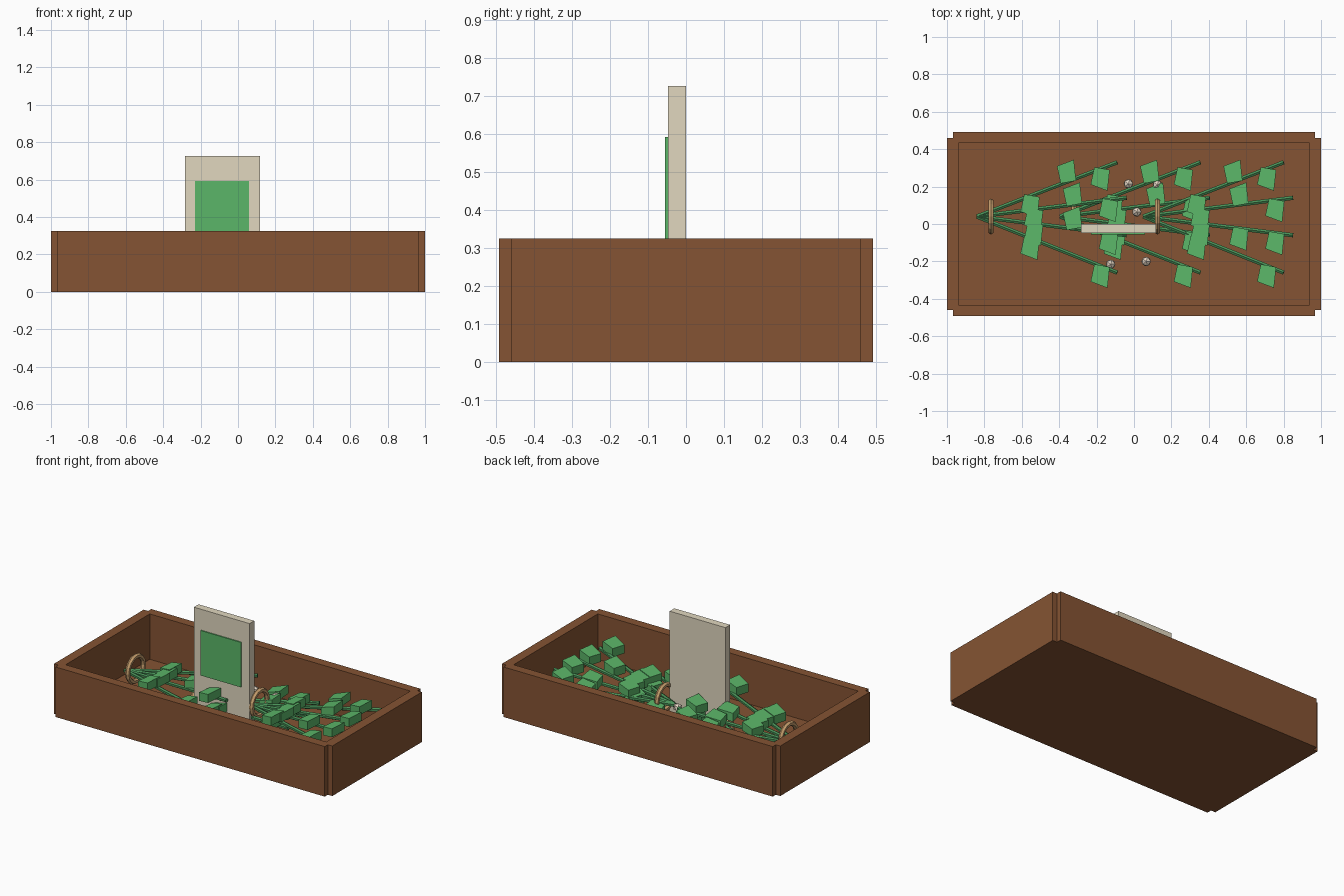
import bpy, bmesh, math
from mathutils import Vector

if "Cube" in bpy.data.objects:
    bpy.data.objects.remove(bpy.data.objects["Cube"])


def material(name, rgb):
    m = bpy.data.materials.new(name)
    m.diffuse_color = (*rgb, 1)
    m.use_nodes = True
    m.node_tree.nodes["Principled BSDF"].inputs["Base Color"].default_value = m.diffuse_color
    return m


WOOD = material("brown_wood", (0.235, 0.088, 0.033))
LEAF = material("leaf_green", (0.105, 0.47, 0.14))
STEM = material("stem_green", (0.065, 0.28, 0.095))
BOARD = material("pale_board", (0.75, 0.68, 0.52))
TWINE = material("tan_twine", (0.56, 0.34, 0.15))
BUD = material("cream_bud", (0.92, 0.79, 0.65))


def finish(bm, name, mat):
    bmesh.ops.recalc_face_normals(bm, faces=bm.faces)
    me = bpy.data.meshes.new(name)
    bm.to_mesh(me)
    bm.free()
    me.materials.append(mat)
    ob = bpy.data.objects.new(name, me)
    bpy.context.collection.objects.link(ob)
    return ob


def box(name, lo, hi, mat):
    bm = bmesh.new()
    bmesh.ops.create_cube(bm, size=1)
    for v in bm.verts:
        v.co = Vector([lo[i] + (v.co[i] + 0.5) * (hi[i] - lo[i]) for i in range(3)])
    return finish(bm, name, mat)


def stem(name, a, b, radius):
    bm = bmesh.new()
    d = b - a
    bmesh.ops.create_cone(bm, cap_ends=True, segments=6, radius1=radius,
                          radius2=radius, depth=d.length)
    q = d.to_track_quat('Z', 'Y')
    for v in bm.verts:
        v.co = q @ v.co + (a + b) / 2
    return finish(bm, name, STEM)


# leaf outline, flipped in y for leaves on the upper side of a stem
LEAF_SHAPE = [(-0.052, -0.03), (-0.032, 0.063), (0.05, 0.048), (0.038, -0.064)]


def leaf(name, centre, side):
    bm = bmesh.new()
    # the block tilts up towards the stem tip
    f = bm.faces.new([bm.verts.new((centre.x + x, centre.y - side * y,
                                    centre.z - 0.03 + 0.25 * x))
                      for x, y in LEAF_SHAPE])
    r = bmesh.ops.extrude_face_region(bm, geom=[f])
    top = [v for v in r["geom"] if isinstance(v, bmesh.types.BMVert)]
    bmesh.ops.translate(bm, verts=top, vec=(0, 0, 0.055))
    return finish(bm, name, LEAF)


# Planter crate
H = 0.325
box("crate_floor", (-0.96, -0.45, 0), (0.96, 0.45, 0.03), WOOD)
box("front_wall", (-0.968, -0.492, 0), (0.968, -0.432, H), WOOD)
box("back_wall", (-0.968, 0.432, 0), (0.968, 0.492, H), WOOD)
box("left_wall", (-1, -0.46, 0), (-0.937, 0.46, H), WOOD)
box("right_wall", (0.937, -0.46, 0), (1, 0.46, H), WOOD)

# Upright sign board with green panel
box("sign_board", (-0.284, -0.048, 0.001), (0.117, 0, 0.727), BOARD)
box("sign_panel", (-0.23, -0.055, 0.30), (0.06, -0.047, 0.592), LEAF)

# Three tied bundles of herbs
tips = [(0.75, 0.29), (0.80, 0.10), (0.80, -0.10), (0.75, -0.30)]
for b, dz in enumerate((0.025, -0.035, 0.04)):
    root = Vector((-0.84 + 0.445 * b, 0.04, 0.11 + dz))
    for s, (dx, dy) in enumerate(tips):
        d = Vector((dx, dy, 0.055))
        stem(f"stem_{b}_{s}", root, root + d, 0.013)
        for k, (t, side) in enumerate(((0.38, -1), (0.64, 1), (0.88, -1))):
            if k == 1 and s == 3:
                continue
            if k == 1 and s == 2:
                if b == 1:
                    continue
                side = -1 if b == 2 else 1
            leaf(f"leaf_{b}_{s}_{k}",
                 root + d * t + Vector((0, side * 0.054, 0.036)), side)
    # twine ring, the middle one sits low under the leaves
    low = b == 1
    bpy.ops.mesh.primitive_torus_add(
        major_segments=16, minor_segments=6, major_radius=0.055 if low else 0.08,
        minor_radius=0.016, location=(root.x + 0.075, 0.04, 0.09 if low else 0.14 + dz),
        rotation=(0, math.pi / 2, 0))
    ring = bpy.context.object
    ring.name = f"twine_ring_{b}"
    ring.data.materials.append(TWINE)

# Small faceted buds
for i, (x, y) in enumerate([(-0.03, 0.215), (0.015, 0.065), (-0.125, -0.215),
                            (0.065, -0.20), (0.125, 0.21)]):
    bm = bmesh.new()
    bmesh.ops.create_icosphere(bm, subdivisions=1, radius=0.028)
    bmesh.ops.translate(bm, verts=bm.verts, vec=(x, y, 0.155))
    finish(bm, f"bud_{i}", BUD)
